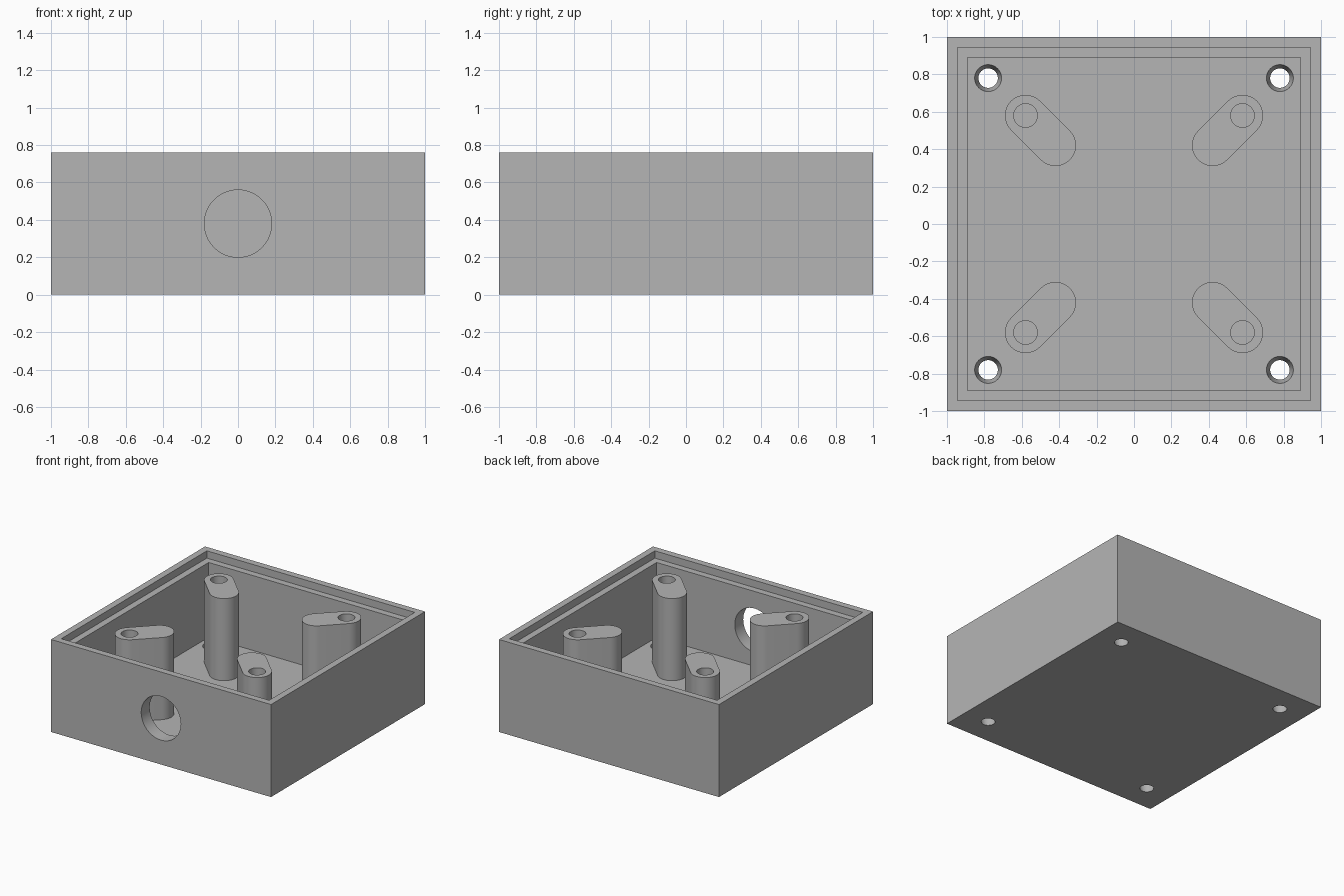
import bpy, math
from mathutils import Vector

cube = bpy.data.objects.get("Cube")
if cube:
    bpy.data.objects.remove(cube, do_unlink=True)

HEIGHT, FLOOR, SEGMENTS = 0.76, 0.085, 48

grey = bpy.data.materials.new("plain grey")
grey.use_nodes = True
grey.diffuse_color = (0.46, 0.46, 0.46, 1)
grey.node_tree.nodes["Principled BSDF"].inputs["Base Color"].default_value = (0.46, 0.46, 0.46, 1)


def block(name, half, low, high):
    """Square block given by half width and height range."""
    bpy.ops.mesh.primitive_cube_add(size=1, location=(0, 0, (low + high) / 2))
    ob = bpy.context.object
    ob.name = name
    ob.scale = (2 * half, 2 * half, high - low)
    bpy.ops.object.transform_apply(location=True, rotation=False, scale=True)
    return ob


def drill(name, start, end, r1, r2):
    """Round cutter running from start to end."""
    start, end = Vector(start), Vector(end)
    axis = end - start
    bpy.ops.mesh.primitive_cone_add(
        vertices=SEGMENTS, radius1=r1, radius2=r2, depth=axis.length,
        location=(start + end) / 2, rotation=axis.to_track_quat('Z', 'Y').to_euler())
    ob = bpy.context.object
    ob.name = name
    return ob


def finish(ob, cutters):
    """Cut the part, colour it and keep its edges sharp."""
    for cutter in cutters:
        mod = ob.modifiers.new("cut", 'BOOLEAN')
        mod.operation, mod.solver, mod.object = 'DIFFERENCE', 'EXACT', cutter
    bpy.context.view_layer.update()
    bpy.ops.object.select_all(action='DESELECT')
    ob.select_set(True)
    bpy.context.view_layer.objects.active = ob
    for mod in list(ob.modifiers):
        bpy.ops.object.modifier_apply(modifier=mod.name)
    ob.data.materials.clear()
    ob.data.materials.append(grey)
    bpy.ops.object.shade_smooth_by_angle(angle=math.radians(30))
    for cutter in cutters:
        bpy.data.objects.remove(cutter, do_unlink=True)


def capsule(name, inner, outer, radius, low, high):
    """Upright post with a rounded slot outline, lying along +x."""
    half = SEGMENTS // 2
    outline = []
    for centre, turn in ((outer, -math.pi / 2), (inner, math.pi / 2)):
        for i in range(half + 1):
            a = turn + math.pi * i / half
            outline.append((centre + radius * math.cos(a), radius * math.sin(a)))
    n = len(outline)
    verts = [(x, y, z) for z in (low, high) for x, y in outline]
    faces = [tuple(reversed(range(n))), tuple(range(n, 2 * n))]
    faces += [(i, (i + 1) % n, n + (i + 1) % n, n + i) for i in range(n)]
    mesh = bpy.data.meshes.new(name)
    mesh.from_pydata(verts, [], faces)
    ob = bpy.data.objects.new(name, mesh)
    bpy.context.collection.objects.link(ob)
    return ob


# Open box: cavity, lid ledge, front cable hole and tapered floor holes
case = block("case", 1.0, 0, HEIGHT)
cutters = [
    block("cavity_cutter", 0.89, FLOOR, HEIGHT + 0.1),
    block("ledge_cutter", 0.945, HEIGHT - 0.06, HEIGHT + 0.2),
    drill("cable_hole_cutter", (0, -1.1, 0.38), (0, -0.8, 0.38), 0.18, 0.18),
]
corners = {"back_left": (1, 1), "back_right": (-1, 1),
           "front_right": (-1, -1), "front_left": (1, -1)}
for sx, sy in corners.values():
    x, y = 0.78 * sx, 0.78 * sy
    # The cone overshoots both floor faces by a quarter of its taper
    cone = drill("mount_hole_cutter", (x, y, -FLOOR / 4), (x, y, FLOOR * 1.25), 0.047, 0.077)
    cutters.append(cone)
finish(case, cutters)

# Four diagonal screw posts with blind holes
for corner, (sx, sy) in corners.items():
    post = capsule(corner + "_post", 0.42 * math.sqrt(2), 0.58 * math.sqrt(2),
                   0.11, FLOOR - 0.02, HEIGHT)
    post.rotation_euler.z = math.atan2(sy, sx)
    x, y = 0.58 * sx, 0.58 * sy
    finish(post, [drill("screw_hole_cutter", (x, y, FLOOR), (x, y, HEIGHT + 0.1), 0.063, 0.063)])
